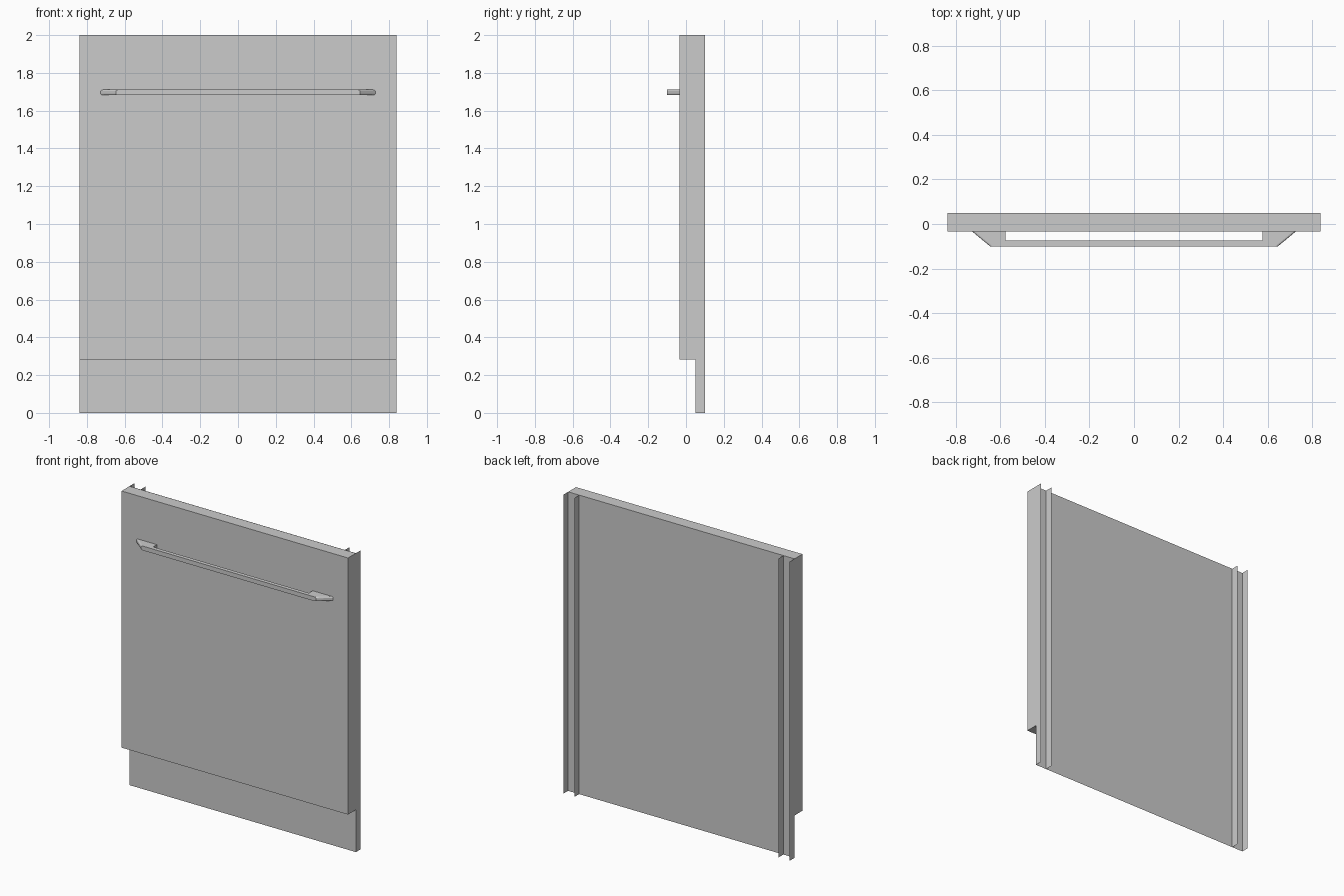
import bpy, bmesh
from mathutils import Vector

if "Cube" in bpy.data.objects:
    bpy.data.objects.remove(bpy.data.objects["Cube"])


def finish(bm, name):
    mesh = bpy.data.meshes.new(name)
    bm.to_mesh(mesh)
    bm.free()
    obj = bpy.data.objects.new(name, mesh)
    bpy.context.collection.objects.link(obj)
    return obj


def sheet(name, path, z0, z1):
    """Raise an open xy path into a thin folded sheet."""
    bm = bmesh.new()
    low = [bm.verts.new((x, y, z0)) for x, y in path]
    high = [bm.verts.new((x, y, z1)) for x, y in path]
    for i in range(len(path) - 1):
        bm.faces.new((low[i], low[i + 1], high[i + 1], high[i]))
    return finish(bm, name)


def prism(name, outline, z0, z1, round_edge=None, radius=0.0):
    """Extrude a closed xy outline; optionally round selected edges."""
    bm = bmesh.new()
    face = bm.faces.new([bm.verts.new((x, y, z0)) for x, y in outline])
    ext = bmesh.ops.extrude_face_region(bm, geom=[face])
    verts = [g for g in ext["geom"] if isinstance(g, bmesh.types.BMVert)]
    bmesh.ops.translate(bm, verts=verts, vec=Vector((0, 0, z1 - z0)))
    bmesh.ops.recalc_face_normals(bm, faces=bm.faces[:])
    if round_edge:
        edges = [e for e in bm.edges if round_edge(e)]
        bmesh.ops.bevel(bm, geom=edges, offset=radius, segments=3,
                        profile=0.5, affect='EDGES')
    return finish(bm, name)


W, FRONT, BACK, REAR = 0.838, -0.034, 0.05, 0.10
INNER = 0.756

# Door slab
prism("door_panel", [(-W, FRONT), (W, FRONT), (W, BACK - 0.001), (-W, BACK - 0.001)],
      0.283, 2.0)

# Full-height backing sheet, its lower end forming the toe kick
sheet("backing_sheet", [(-INNER, BACK), (INNER, BACK)], 0, 2)

# Folded U channels along both sides
for side, label in ((-1, "left"), (1, "right")):
    sheet(label + "_channel",
          [(side * W, REAR), (side * W, BACK), (side * INNER, BACK), (side * INNER, REAR)],
          0, 2)

# Bar handle with angled ends, rounded along the slanted faces
half = [(0.577, FRONT), (0.727, FRONT), (0.647, -0.10)]
outline = [(0.577, -0.074)] + half + [(-x, y) for x, y in reversed(half)] + [(-0.577, -0.074)]


def slanted(e):
    d = e.verts[1].co - e.verts[0].co
    return abs(d.x) > 0.01 and abs(d.y) > 0.01


prism("handle", outline, 1.682, 1.711, slanted, 0.008)
